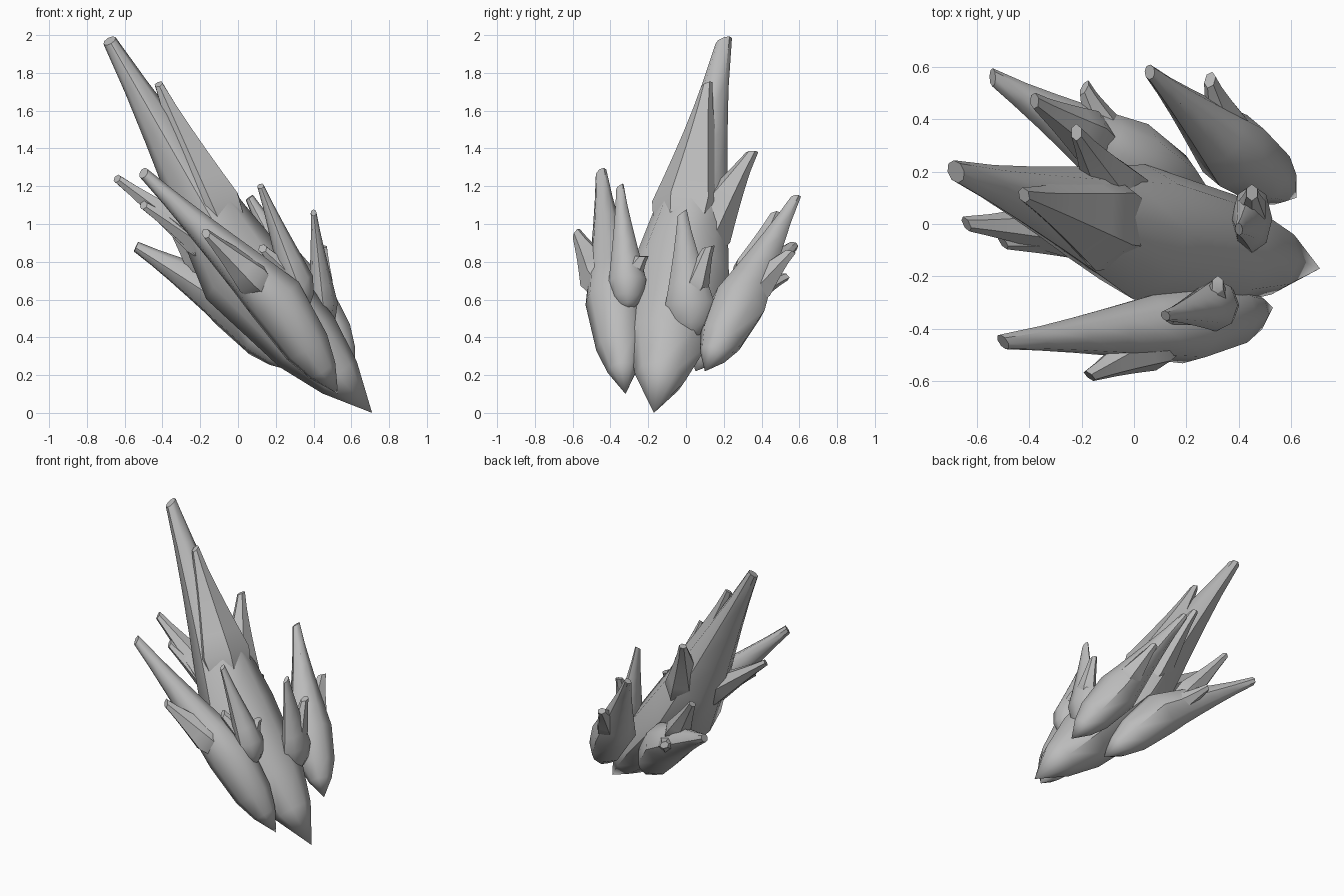
import bpy, bmesh
from math import cos, sin, tau, radians
from mathutils import Vector

cube = bpy.data.objects.get("Cube")
if cube:
    bpy.data.objects.remove(cube)

stone = bpy.data.materials.new("grey_stone")
stone.use_nodes = True
grey = (0.5, 0.5, 0.5, 1)
stone.diffuse_color = grey
stone.node_tree.nodes["Principled BSDF"].inputs["Base Color"].default_value = grey


def crystal_stations(root, belly, tip, width, end):
    """Swell quickly from a point at the root to the belly, then taper to a blunt tip."""
    stations = [(root, 0), (root.lerp(belly, 0.25), width * 0.52),
                (root.lerp(belly, 0.5), width * 0.82)]
    steps = 5
    for step in range(steps + 1):
        along = step / steps
        radius = end + (width - end) * (1 - along) ** 1.2
        stations.append((belly.lerp(tip, along), radius))
    return stations


def loft(name, stations, flatness, side, sides):
    """Join elliptical rings along the stations into one closed crystal."""
    bm = bmesh.new()
    centres = [centre for centre, radius in stations]
    last = len(stations) - 1
    rings = []
    for i, (centre, radius) in enumerate(stations):
        forward = (centres[min(i + 1, last)] - centres[max(i - 1, 0)]).normalized()
        across = (side - forward * side.dot(forward)).normalized()
        outward = forward.cross(across)
        slant = radius * 0.6 if i == last else 0
        ring = []
        for k in range(sides):
            angle = tau * k / sides
            offset = across * cos(angle) + outward * sin(angle) * flatness
            ring.append(bm.verts.new(centre + offset * radius + forward * slant * cos(angle)))
        rings.append(ring)
    for lower, upper in zip(rings, rings[1:]):
        for k in range(sides):
            n = (k + 1) % sides
            bm.faces.new((lower[k], lower[n], upper[n], upper[k]))
    bm.faces.new(rings[-1])
    bmesh.ops.remove_doubles(bm, verts=bm.verts, dist=0.0005)
    bmesh.ops.recalc_face_normals(bm, faces=bm.faces)
    mesh = bpy.data.meshes.new(name)
    bm.to_mesh(mesh)
    bm.free()
    mesh.materials.append(stone)
    obj = bpy.data.objects.new(name, mesh)
    bpy.context.collection.objects.link(obj)
    bpy.ops.object.select_all(action='DESELECT')
    obj.select_set(True)
    bpy.context.view_layer.objects.active = obj
    bpy.ops.object.shade_smooth_by_angle(angle=radians(45))


def shard(name, root, belly, tip, width, end, flatness, side, spikes):
    """A large crystal; each spike is name, fraction along the taper, tip, width."""
    root, belly, tip, side = map(Vector, (root, belly, tip, side))
    loft(name, crystal_stations(root, belly, tip, width, end), flatness, side, 8)
    for label, along, spike_tip, spike_width in spikes:
        start, point = belly.lerp(tip, along), Vector(spike_tip)
        stations = crystal_stations(start, start.lerp(point, 0.35), point, spike_width, 0.028)
        loft(name + "_" + label, stations, 0.85, side, 6)


# Large central shard and its branches
shard("main_shard", root=(0.71, -0.17, 0), belly=(0.02, -0.03, 0.75), tip=(-0.68, 0.2, 1.97),
      width=0.26, end=0.04, flatness=0.92, side=(0, 1, 0), spikes=[
          ("upper_spike", 0, (-0.42, 0.11, 1.74), 0.2),
          ("back_spike", 0, (-0.22, 0.35, 1.38), 0.15),
          ("left_spike", 0, (-0.64, 0, 1.24), 0.12),
          ("low_spike", 0, (-0.5, -0.07, 1.1), 0.1)])

# Front shard
shard("front_shard", root=(0.53, -0.32, 0.1), belly=(0.2, -0.38, 0.6), tip=(-0.5, -0.45, 1.27),
      width=0.155, end=0.03, flatness=1, side=(0, 1, 0.3), spikes=[
          ("outer_spike", 0, (-0.17, -0.58, 0.95), 0.12)])

# Back shard
shard("back_shard", root=(0.62, 0.1, 0.22), belly=(0.38, 0.28, 0.58), tip=(0.06, 0.58, 1.14),
      width=0.15, end=0.025, flatness=0.95, side=(0.4, 1, -0.3), spikes=[
          ("inner_spike", 0.2, (0.16, 0.48, 1), 0.08),
          ("outer_spike", 0, (0.29, 0.55, 0.85), 0.1)])

# Low shard behind the centre
shard("rear_shard", root=(0.3, 0.05, 0.22), belly=(-0.02, 0.24, 0.58), tip=(-0.54, 0.56, 0.88),
      width=0.16, end=0.03, flatness=0.95, side=(0.4, 1, 0), spikes=[
          ("high_spike", 0.1, (-0.38, 0.47, 1.05), 0.1),
          ("low_spike", 0.1, (-0.19, 0.52, 0.72), 0.08)])

# Small upright crystal on the front shard
shard("front_crystal", root=(0.35, -0.31, 0.53), belly=(0.31, -0.31, 0.7), tip=(0.12, -0.35, 1.2),
      width=0.1, end=0.02, flatness=0.9, side=(0, 1, 0), spikes=[
          ("inner_spike", 0, (0.32, -0.23, 0.83), 0.06),
          ("outer_spike", 0, (0.13, -0.36, 0.87), 0.06)])

# Small upright crystal on the main shard
shard("main_crystal", root=(0.45, 0.03, 0.38), belly=(0.45, 0.02, 0.58), tip=(0.4, -0.02, 1.06),
      width=0.13, end=0.025, flatness=0.6, side=(0, 1, 0), spikes=[
          ("side_spike", 0, (0.45, 0.12, 0.88), 0.07)])
